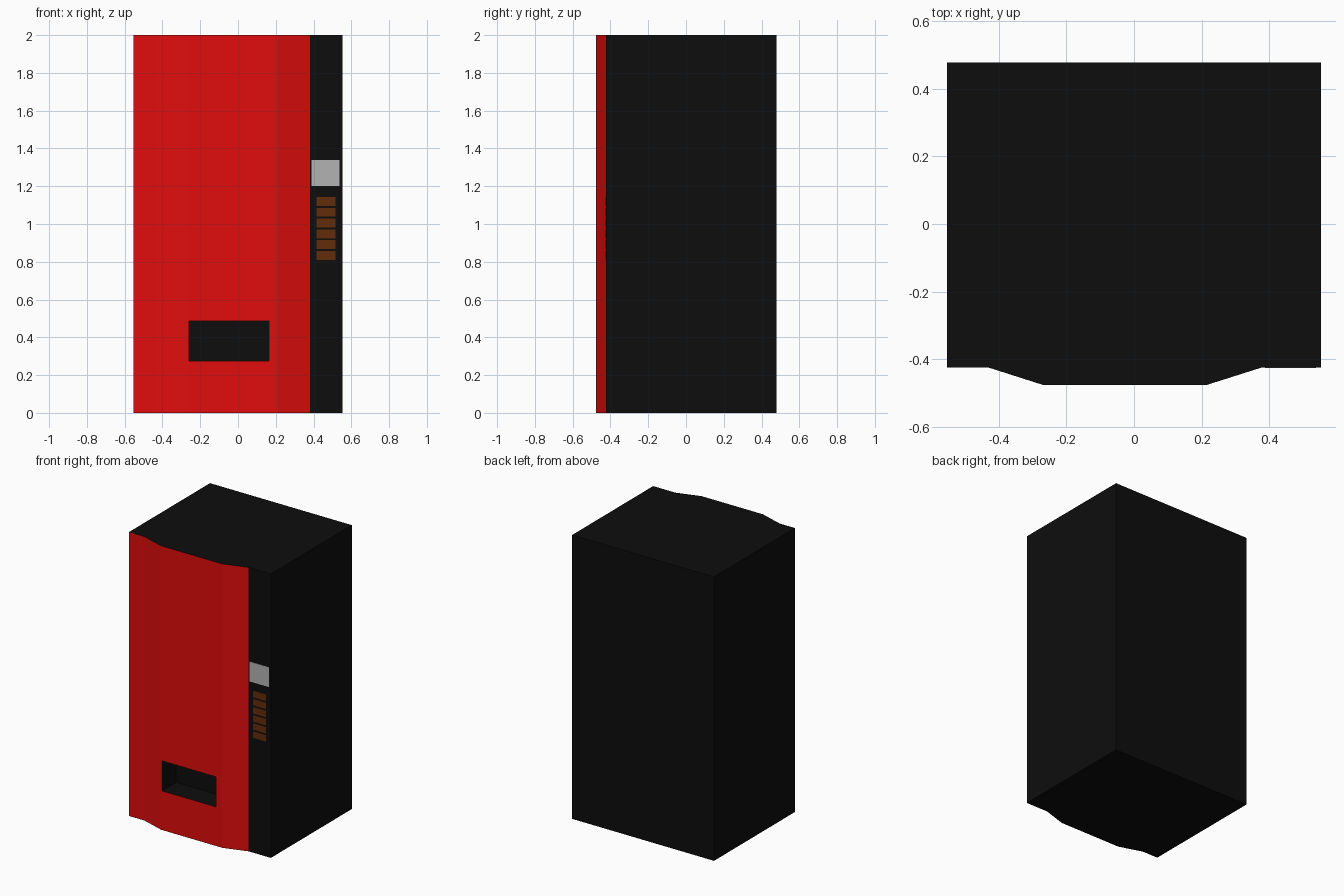
import bpy, bmesh
from mathutils import Vector

if "Cube" in bpy.data.objects:
    bpy.data.objects.remove(bpy.data.objects["Cube"])

FLAT, BULGE, BACK, W, H = -0.424, -0.477, 0.478, 0.553, 2.0


def material(name, rgb):
    m = bpy.data.materials.new(name)
    m.diffuse_color = (*rgb, 1)
    m.use_nodes = True
    m.node_tree.nodes["Principled BSDF"].inputs["Base Color"].default_value = m.diffuse_color
    return m


BLACK = material("black", (0.004, 0.004, 0.004))
RED = material("red", (0.75, 0.004, 0.004))
SILVER = material("silver", (0.45, 0.45, 0.45))
BROWN = material("brown", (0.12, 0.025, 0.003))


def finish(name, bm, mat):
    me = bpy.data.meshes.new(name)
    bm.to_mesh(me)
    bm.free()
    me.materials.append(mat)
    ob = bpy.data.objects.new(name, me)
    bpy.context.collection.objects.link(ob)
    return ob


def slab(name, x0, x1, z0, z1, mat, thick=0.002):
    bm = bmesh.new()
    bmesh.ops.create_cube(bm, size=1)
    bmesh.ops.scale(bm, vec=(x1 - x0, thick, z1 - z0), verts=bm.verts)
    bmesh.ops.translate(bm, vec=((x0 + x1) / 2, FLAT - thick / 2, (z0 + z1) / 2), verts=bm.verts)
    return finish(name, bm, mat)


# Cabinet: plan outline extruded upward, left open where the door sits
bulge = [(-W, FLAT), (-0.433, FLAT), (-0.267, BULGE), (0.213, BULGE), (0.38, FLAT)]
outline = bulge + [(W, FLAT), (W, BACK), (-W, BACK)]
bm = bmesh.new()
base = bm.faces.new([bm.verts.new((x, y, 0)) for x, y in outline])
ext = bmesh.ops.extrude_face_region(bm, geom=[base], use_keep_orig=True)
top = [g for g in ext["geom"] if isinstance(g, bmesh.types.BMVert)]
bmesh.ops.translate(bm, vec=(0, 0, H), verts=top)
bmesh.ops.recalc_face_normals(bm, faces=bm.faces)
door = [f for f in bm.faces if f.normal.y < -0.5 and f.calc_center_median().x < 0.38]
bmesh.ops.delete(bm, geom=door, context="FACES_ONLY")
finish("cabinet", bm, BLACK)

# Door: bowed red sheet with an opening for the delivery slot
sx0, sx1, sz0, sz1 = -0.26, 0.163, 0.275, 0.487
cols = bulge[:3] + [(sx0, BULGE), (sx1, BULGE)] + bulge[3:]
rows = [0, sz0, sz1, H]
bm = bmesh.new()
grid = [[bm.verts.new((x, y, z)) for z in rows] for x, y in cols]
for i in range(len(cols) - 1):
    for j in range(len(rows) - 1):
        if (i, j) != (3, 1):
            bm.faces.new((grid[i][j], grid[i + 1][j], grid[i + 1][j + 1], grid[i][j + 1]))
finish("door", bm, RED)

# Delivery slot: thin frame around a recessed bin
bm = bmesh.new()
mouth = bm.faces.new([bm.verts.new((x, BULGE, z)) for x, z in
                      ((sx0, sz0), (sx1, sz0), (sx1, sz1), (sx0, sz1))])
bmesh.ops.inset_region(bm, faces=[mouth], thickness=0.027)
bin_back = bmesh.ops.extrude_discrete_faces(bm, faces=[mouth])["faces"][0]
bmesh.ops.translate(bm, vec=Vector((0, 0.16, 0)), verts=bin_back.verts)
finish("delivery_slot", bm, BLACK)

# Control strip: display and a column of buttons
slab("display", 0.388, 0.538, 1.2, 1.34, SILVER)
for k in range(6):
    z = 0.81 + k * 0.0572
    slab(f"button_{k + 1}", 0.416, 0.515, z, z + 0.047, BROWN)
